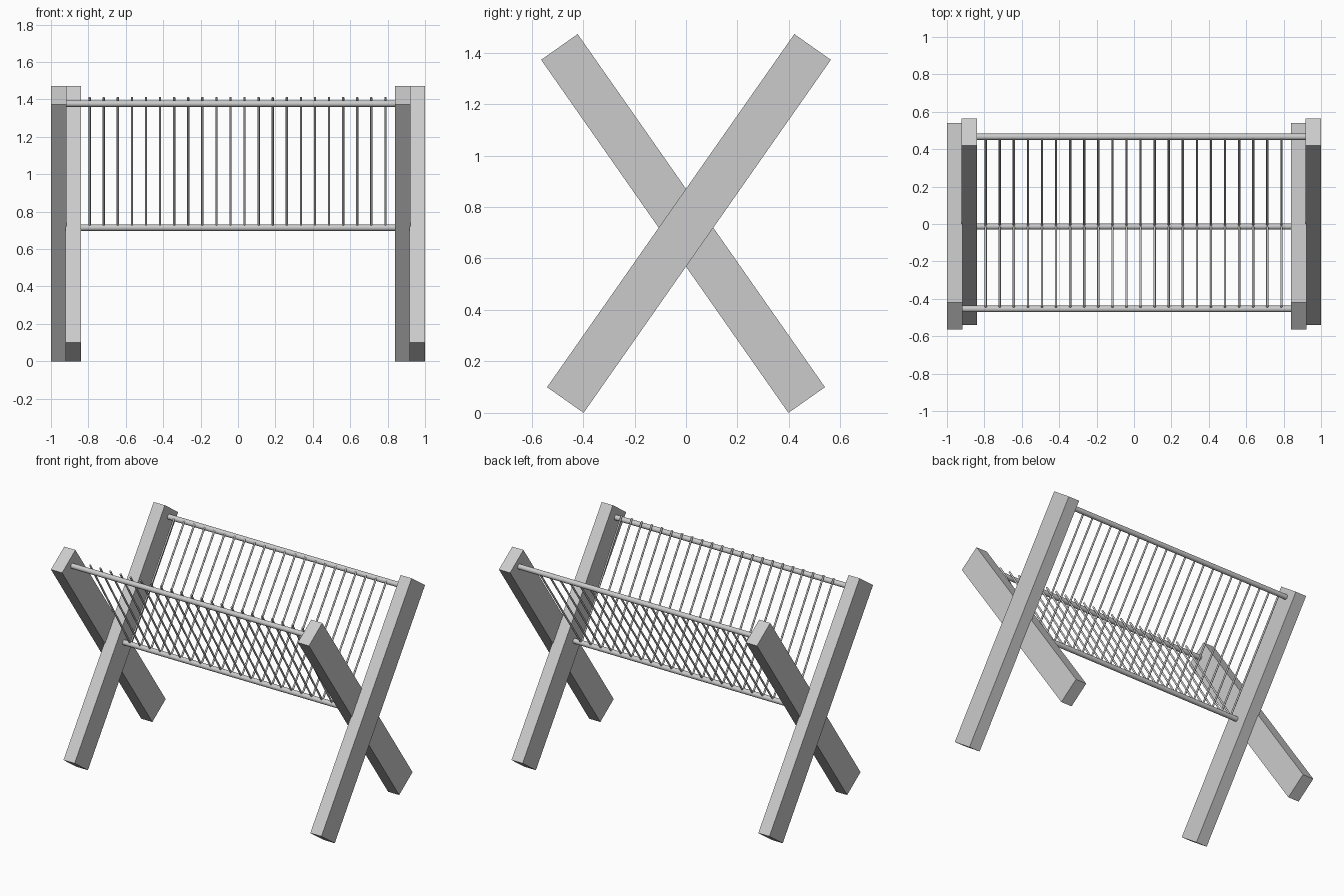
import bpy, math
from mathutils import Vector

if "Cube" in bpy.data.objects:
    bpy.data.objects.remove(bpy.data.objects["Cube"])


def beam(name, x0, x1, s):
    # Slanted square-cut timber; s = +1 leans its top to +y, -1 to -y
    prof = [(-0.54, 0.10), (-0.398, 0.0), (0.563, 1.372), (0.421, 1.472)]
    n = len(prof)
    verts = [(x, s * y, z) for x in (x0, x1) for y, z in prof]
    faces = [(3, 2, 1, 0), (4, 5, 6, 7)]
    faces += [(i, (i + 1) % n, (i + 1) % n + n, i + n) for i in range(n)]
    if s < 0:
        faces = [f[::-1] for f in faces]
    me = bpy.data.meshes.new(name)
    me.from_pydata(verts, [], faces)
    me.update()
    bpy.context.collection.objects.link(bpy.data.objects.new(name, me))


def rod(name, a, b, r, sides):
    # Round bar between two points
    a, b = Vector(a), Vector(b)
    d = b - a
    bpy.ops.mesh.primitive_cylinder_add(
        vertices=sides, radius=r, depth=d.length, location=(a + b) / 2,
        rotation=d.to_track_quat('Z', 'Y').to_euler())
    ob = bpy.context.object
    ob.name = name
    bpy.ops.object.shade_smooth_by_angle(angle=math.radians(50))


# Crossed legs, back-leaning and front-leaning at each end
beam("left_back_leaning_leg", -0.923, -0.84, 1)
beam("left_front_leaning_leg", -1.0, -0.917, -1)
beam("right_back_leaning_leg", 0.917, 1.0, 1)
beam("right_front_leaning_leg", 0.84, 0.923, -1)

# Long rails
rod("front_rail", (-0.93, -0.454, 1.377), (0.85, -0.454, 1.377), 0.017, 24)
rod("back_rail", (-0.85, 0.466, 1.377), (0.93, 0.466, 1.377), 0.017, 24)
rod("bottom_rail", (-0.86, -0.013, 0.714), (0.86, -0.013, 0.714), 0.017, 24)

# Slats forming the V-shaped rack
count = 22
for i in range(count):
    x = -0.793 + i * 1.581 / (count - 1)
    rod(f"front_slat_{i + 1}", (x, -0.01, 0.715), (x, -0.442, 1.41), 0.006, 12)
    rod(f"back_slat_{i + 1}", (x, -0.013, 0.715), (x, 0.456, 1.386), 0.006, 12)
